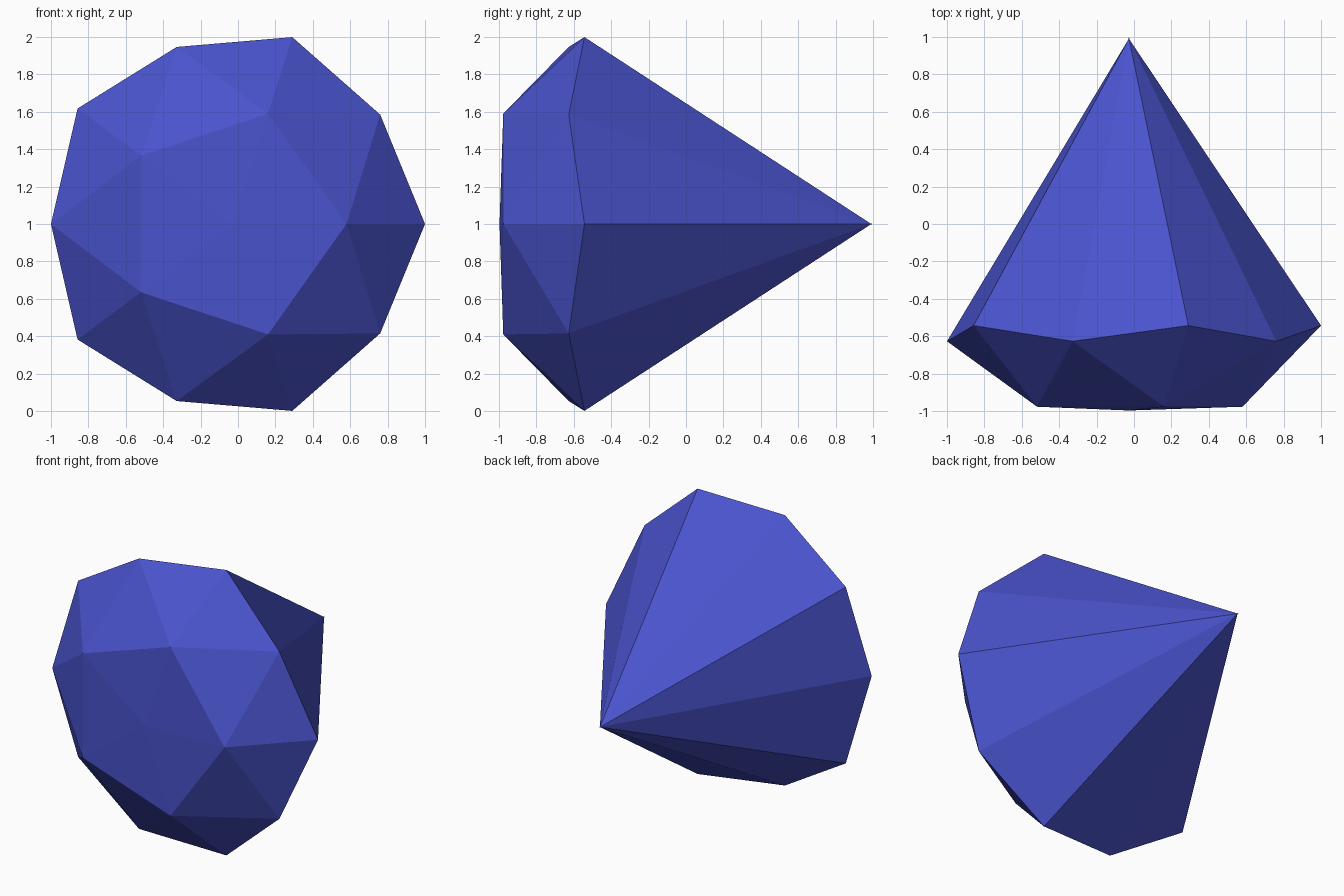
import bpy, bmesh
from math import cos, sin, pi

if "Cube" in bpy.data.objects:
    bpy.data.objects.remove(bpy.data.objects["Cube"])

CX, CZ, SZ = -0.027, 1.0, 1.023   # axis position and slight vertical stretch

blue = bpy.data.materials.new("gem blue")
blue.diffuse_color = (0.068, 0.087, 0.61, 1)
blue.use_nodes = True
blue.node_tree.nodes["Principled BSDF"].inputs["Base Color"].default_value = blue.diffuse_color

bm = bmesh.new()


def point(r, a, y):
    return bm.verts.new((CX + r * cos(a), y, CZ + SZ * r * sin(a)))


# Rings around the y axis: front pole, crown pentagon, zigzag girdle, tiny tip ring
pole = point(0, 0, -0.997)
crown = [point(0.607, i * 2 * pi / 5, -0.977) for i in range(5)]
girdle = [point((1.027, 0.973)[i % 2], i * pi / 5, (-0.543, -0.627)[i % 2]) for i in range(10)]
neck = [point(0.004, i * pi / 5, 0.985) for i in range(10)]
tip = point(0, 0, 1.0)

# Faceted dome on the front
for i in range(5):
    p, q = crown[i], crown[(i + 1) % 5]
    a, b, c = girdle[2 * i], girdle[2 * i + 1], girdle[(2 * i + 2) % 10]
    for tri in ((pole, p, q), (p, a, b), (p, b, q), (q, b, c)):
        bm.faces.new(tri)

# Long ten-sided cone running back to the tip
for i in range(10):
    j = (i + 1) % 10
    bm.faces.new((girdle[i], neck[i], neck[j], girdle[j]))
    bm.faces.new((neck[i], tip, neck[j]))

bmesh.ops.recalc_face_normals(bm, faces=bm.faces)
mesh = bpy.data.meshes.new("faceted_gem")
bm.to_mesh(mesh)
bm.free()
mesh.materials.append(blue)
bpy.context.collection.objects.link(bpy.data.objects.new("faceted_gem", mesh))
